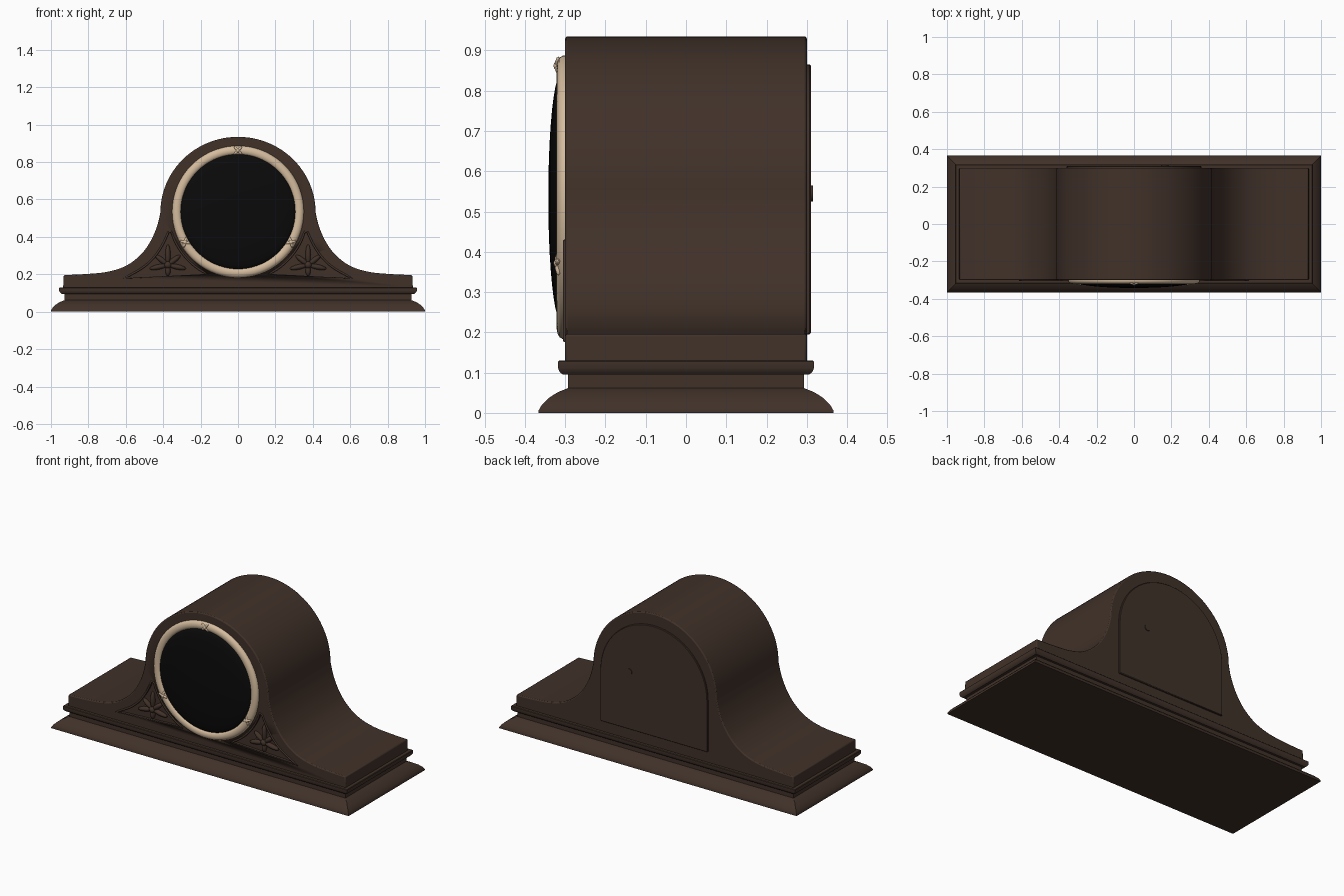
import bpy, bmesh, math
from mathutils import Vector, Matrix

if "Cube" in bpy.data.objects:
    bpy.data.objects.remove(bpy.data.objects["Cube"])


def material(name, rgb):
    m = bpy.data.materials.new(name)
    m.diffuse_color = (*rgb, 1)
    m.use_nodes = True
    m.node_tree.nodes["Principled BSDF"].inputs["Base Color"].default_value = m.diffuse_color
    return m


WOOD = material("dark_wood", (0.052, 0.031, 0.022))
CREAM = material("cream_metal", (0.66, 0.50, 0.34))
GLASS = material("black_glass", (0.003, 0.003, 0.003))
DIAL_Z = 0.535


def finish(name, bm, mat, angle=35):
    bmesh.ops.recalc_face_normals(bm, faces=bm.faces)
    me = bpy.data.meshes.new(name)
    bm.to_mesh(me)
    bm.free()
    me.materials.append(mat)
    ob = bpy.data.objects.new(name, me)
    bpy.context.collection.objects.link(ob)
    bpy.ops.object.select_all(action='DESELECT')
    ob.select_set(True)
    bpy.context.view_layer.objects.active = ob
    bpy.ops.object.shade_smooth_by_angle(angle=math.radians(angle))
    return ob


def apply(ob, kind, **props):
    mod = ob.modifiers.new(kind, kind)
    for k, v in props.items():
        setattr(mod, k, v)
    bpy.context.view_layer.objects.active = ob
    bpy.ops.object.modifier_apply(modifier=mod.name)


def prism(name, pts, y0, y1, mat):
    """Extrude an (x, z) outline from y0 to y1."""
    bm = bmesh.new()
    f = bm.faces.new([bm.verts.new((x, y0, z)) for x, z in pts])
    ext = bmesh.ops.extrude_face_region(bm, geom=[f])
    moved = [v for v in ext['geom'] if isinstance(v, bmesh.types.BMVert)]
    bmesh.ops.translate(bm, verts=moved, vec=(0, y1 - y0, 0))
    return finish(name, bm, mat)


def spline(pts, n=6):
    """Smooth curve through the points."""
    p = [Vector(q) for q in pts]
    p = [2 * p[0] - p[1]] + p + [2 * p[-1] - p[-2]]
    out = []
    for a, b, c, d in zip(p, p[1:], p[2:], p[3:]):
        for i in range(n):
            t = i / n
            out.append(tuple(0.5 * (2 * b + (c - a) * t + (2 * a - 5 * b + 4 * c - d) * t * t
                                    + (3 * b - a - 3 * c + d) * t ** 3)))
    return out + [tuple(p[-2])]


def arc(cx, cz, rx, rz, a0, a1, n):
    return [(cx + rx * math.cos(math.radians(a0 + (a1 - a0) * i / n)),
             cz + rz * math.sin(math.radians(a0 + (a1 - a0) * i / n))) for i in range(n + 1)]


def lathe(name, profile, mat, steps=72):
    """Spin (radius, y) points about the dial axis."""
    bm = bmesh.new()
    vs = [bm.verts.new((r, y, 0)) for r, y in profile]
    es = [bm.edges.new(e) for e in zip(vs, vs[1:])]
    bmesh.ops.spin(bm, geom=vs + es, cent=(0, 0, 0), axis=(0, 1, 0),
                   angle=math.tau, steps=steps)
    bmesh.ops.remove_doubles(bm, verts=bm.verts, dist=1e-5)
    bmesh.ops.translate(bm, verts=bm.verts, vec=(0, 0, DIAL_Z))
    return finish(name, bm, mat)


def blobs(name, items, mat):
    """Ellipsoids: x, y, z, half length, half width, half depth, angle in the xz plane."""
    bm = bmesh.new()
    for x, y, z, l, w, d, a in items:
        m = (Matrix.Translation((x, y, z)) @ Matrix.Rotation(-math.radians(a), 4, 'Y')
             @ Matrix.Diagonal((l, d, w, 1)))
        bmesh.ops.create_uvsphere(bm, u_segments=12, v_segments=8, radius=1, matrix=m)
    return finish(name, bm, mat, 60)


# Moulded plinth: rectangular rings of (x half, y half, z)
flare = [(1.0, 0.366, 0), (1.0, 0.366, 0.006), (0.992, 0.358, 0.02), (0.975, 0.341, 0.037),
         (0.955, 0.319, 0.051), (0.932, 0.297, 0.06), (0.927, 0.293, 0.062)]
lip = [(0.927, 0.293, 0.095), (0.943, 0.306, 0.095), (0.951, 0.314, 0.102),
       (0.956, 0.318, 0.112), (0.956, 0.318, 0.127), (0.953, 0.315, 0.13), (0.92, 0.29, 0.13)]
bm = bmesh.new()
rings = [[bm.verts.new((sx * x, sy * y, z)) for sx, sy in ((-1, -1), (1, -1), (1, 1), (-1, 1))]
         for x, y, z in flare + lip]
for lo, hi in zip(rings, rings[1:]):
    for i in range(4):
        j = (i + 1) % 4
        bm.faces.new((lo[i], lo[j], hi[j], hi[i]))
bm.faces.new(rings[0])
bm.faces.new(rings[-1])
finish("plinth", bm, WOOD, 30)

# Arched case with sweeping shoulders
shoulder = spline([(0.415, 0.53), (0.432, 0.46), (0.466, 0.38), (0.52, 0.305),
                   (0.60, 0.245), (0.70, 0.213), (0.82, 0.201), (0.932, 0.196)])
right = arc(0, 0.53, 0.415, 0.405, 90, 0, 24)[:-1] + shoulder + [(0.935, 0.125)]
left = [(-x, z) for x, z in reversed(right[1:])]
case = prism("case", right + left, -0.30, 0.30, WOOD)
apply(case, 'BEVEL', width=0.006, segments=2, limit_method='ANGLE', angle_limit=math.radians(50))

# Three-cornered carved recesses with raised borders
inner = arc(0, DIAL_Z, 0.372, 0.372, -64, -17, 12)
outer = spline([(0.372, 0.425), (0.405, 0.355), (0.45, 0.29), (0.51, 0.235), (0.61, 0.178)], 4)
panel = inner + outer
for side, s in (("left", -1), ("right", 1)):
    pts = [(s * x, z) for x, z in panel]
    cutter = prism("recess_cutter", pts, -0.34, -0.278, WOOD)
    apply(case, 'BOOLEAN', object=cutter, operation='DIFFERENCE', solver='EXACT')
    bpy.data.objects.remove(cutter)

    cu = bpy.data.curves.new(side + "_border", 'CURVE')
    cu.dimensions = '3D'
    cu.bevel_depth = 0.006
    cu.bevel_resolution = 1
    sp = cu.splines.new('POLY')
    sp.points.add(len(pts) - 1)
    for p, (x, z) in zip(sp.points, pts):
        p.co = (x, -0.30, z, 1)
    sp.use_cyclic_u = True
    cu.materials.append(WOOD)
    bpy.context.collection.objects.link(bpy.data.objects.new(side + "_border", cu))

    # Carved leaf spray
    cx, cz = 0.375 * s, 0.25
    leaves = [(cx, -0.284, cz, 0.02, 0.02, 0.02, 0)]
    for a, l in ((90, 0.055), (38, 0.042), (142, 0.042), (-12, 0.05), (192, 0.05), (270, 0.03)):
        r = math.radians(a)
        leaves.append((cx + math.cos(r) * l, -0.282, cz + math.sin(r) * l, l, 0.014, 0.016, a))
    blobs(side + "_carved_leaves", leaves, WOOD)

# Rounded bezel, and the domed black dial glass
lathe("bezel", [(0.352, -0.295), (0.352, -0.306), (0.347, -0.314), (0.338, -0.319), (0.327, -0.321),
                (0.316, -0.319), (0.308, -0.314), (0.304, -0.306), (0.304, -0.295)], CREAM)
lathe("dial_glass", [(0.307 * math.sin(t * math.pi / 20), -0.310 - 0.032 * math.cos(t * math.pi / 20))
                     for t in range(11)], GLASS)

# Three crossed-ribbon ornaments on the bezel
ornaments = []
for a in (90, 210, 330):
    r = math.radians(a)
    x, z = 0.327 * math.cos(r), DIAL_Z + 0.327 * math.sin(r)
    ornaments.append((x, -0.318, z, 0.012, 0.012, 0.011, a))
    for k in (45, 135):
        ornaments.append((x, -0.317, z, 0.031, 0.008, 0.009, a + k))
blobs("bezel_ornaments", ornaments, CREAM)

# Back door with its small knob
door = prism("back_door", [(-0.36, 0.195), (0.36, 0.195)] + arc(0, 0.505, 0.36, 0.36, 0, 180, 32),
             0.29, 0.31, WOOD)
apply(door, 'BEVEL', width=0.003, segments=1, limit_method='ANGLE', angle_limit=math.radians(50))
prism("door_knob", arc(0.165, 0.545, 0.02, 0.02, 0, 345, 23), 0.30, 0.315, WOOD)
